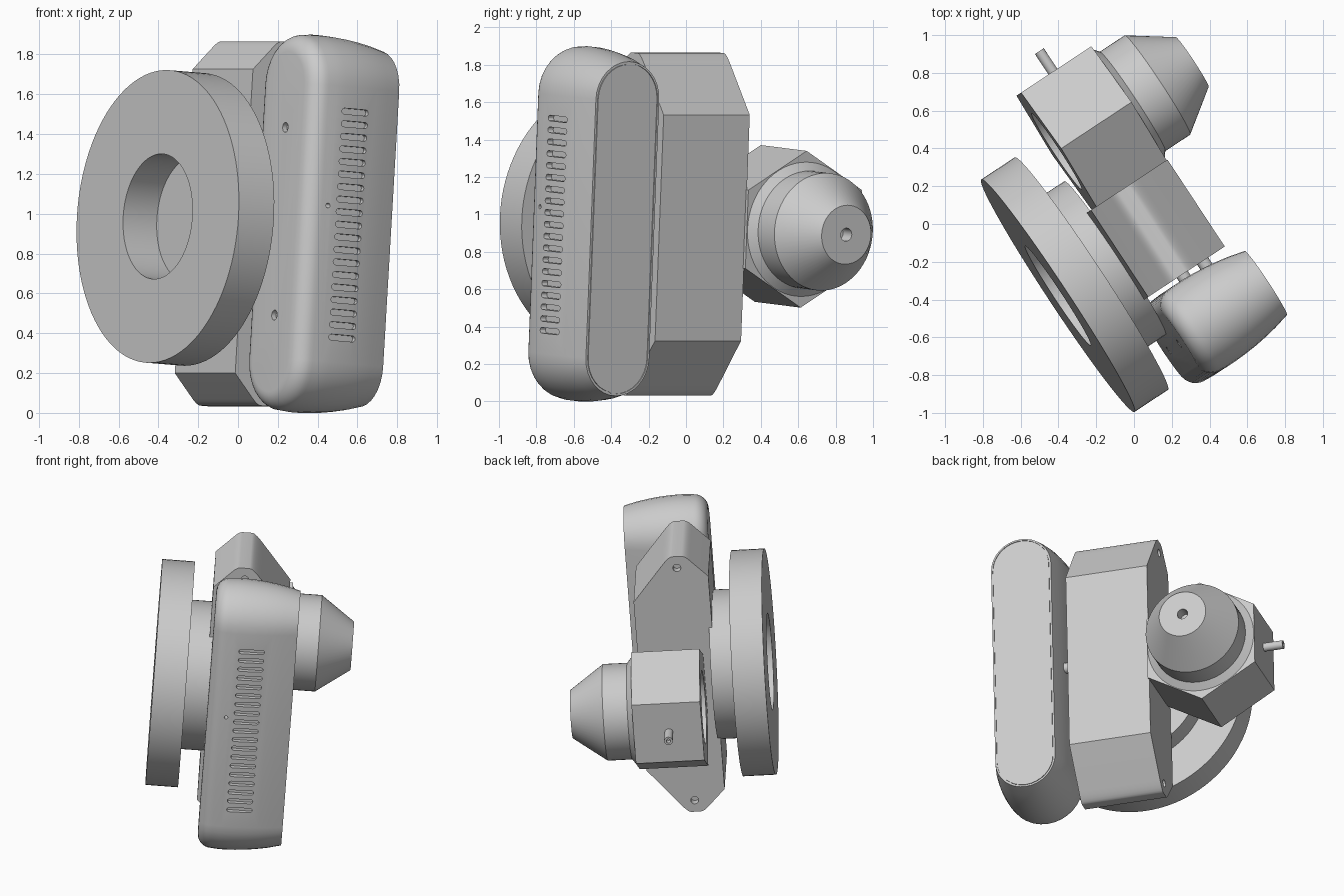
import bpy, bmesh
from math import sin, cos, pi, radians
from mathutils import Matrix

cube = bpy.data.objects.get("Cube")
if cube:
    bpy.data.objects.remove(cube, do_unlink=True)

grey = bpy.data.materials.new("plain grey")
grey.use_nodes = True
GREY = (0.6, 0.6, 0.6, 1)
grey.diffuse_color = GREY
grey.node_tree.nodes["Principled BSDF"].inputs["Base Color"].default_value = GREY

# Parts are modelled upright, then turned and tilted together
POSE = Matrix.Rotation(radians(-56.6), 4, 'Z') @ Matrix.Rotation(radians(-4), 4, 'X')
MID = 0.946   # height of the shared axis


def circle(a, b, r, n=64):
    return [(a + r * sin(2 * pi * i / n), b + r * cos(2 * pi * i / n)) for i in range(n)]


def pill(a, b, da, db, r, n=16):
    """Stadium outline: two half circles offset by +-(da, db)."""
    start = 0 if db == 0 else -pi / 2
    pts = []
    for side in (1, -1):
        for i in range(n + 1):
            t = start + pi * i / n + (0 if side == 1 else pi)
            pts.append((a + side * da + r * sin(t), b + side * db + r * cos(t)))
    return pts


def rounded(prev, corner, following, k=0.25, n=5):
    """Points that round a corner between its two neighbours."""
    pts = []
    for i in range(n + 1):
        t = i / n
        pts.append(tuple(c + k * ((1 - t) ** 2 * (p - c) + t ** 2 * (f - c))
                         for p, c, f in zip(prev, corner, following)))
    return pts


def loft(bm, rings, axis):
    """Skin (position, outline) rings along X or Y and cap both ends."""
    loops = []
    for t, pts in rings:
        loops.append([bm.verts.new((t, a, b) if axis == 'X' else (a, t, b)) for a, b in pts])
    n = len(loops[0])
    faces = [bm.faces.new(loops[0]), bm.faces.new(loops[-1][::-1])]
    for p, q in zip(loops, loops[1:]):
        for i in range(n):
            j = (i + 1) % n
            faces.append(bm.faces.new((p[j], p[i], q[i], q[j])))
    bmesh.ops.recalc_face_normals(bm, faces=faces)


def add_object(name, bm):
    mesh = bpy.data.meshes.new(name)
    bm.to_mesh(mesh)
    bm.free()
    ob = bpy.data.objects.new(name, mesh)
    bpy.context.scene.collection.objects.link(ob)
    return ob


def part(name, shapes, axis, cuts=()):
    """Build a part, cut its holes, pose it and shade it."""
    bm = bmesh.new()
    for rings in shapes:
        loft(bm, rings, axis)
    ob = add_object(name, bm)
    if cuts:
        cb = bmesh.new()
        for rings, cut_axis in cuts:
            loft(cb, rings, cut_axis)
        cutter = add_object(name + "_cutter", cb)
        cutter.hide_render = True
        mod = ob.modifiers.new("holes", 'BOOLEAN')
        mod.operation, mod.solver, mod.object = 'DIFFERENCE', 'EXACT', cutter
        bpy.context.view_layer.update()
        graph = bpy.context.evaluated_depsgraph_get()
        cut_mesh = bpy.data.meshes.new_from_object(ob.evaluated_get(graph))
        ob.modifiers.clear()
        ob.data = cut_mesh
        bpy.data.objects.remove(cutter, do_unlink=True)
    bm = bmesh.new()
    bm.from_mesh(ob.data)
    bm.transform(POSE)
    for f in bm.faces:
        f.smooth = True
        f.material_index = 0
    for e in bm.edges:
        e.smooth = e.calc_face_angle(pi) < radians(25)
    bm.to_mesh(ob.data)
    bm.free()
    ob.data.materials.clear()
    ob.data.materials.append(grey)


def lathe(a, b, profile, n=64):
    return [(t, circle(a, b, r, n)) for t, r in profile]


# Large wheel with its centre bore, and the neck behind it
WHEEL = 0.095
part("wheel", [lathe(WHEEL, MID, [(-0.405, 0.315), (-0.613, 0.315), (-0.613, 0.737),
                                  (-0.4, 0.737), (-0.4, 0.3)], 96)], 'Y')
part("neck", [lathe(WHEEL, MID, [(-0.41, 0.487), (-0.25, 0.487)], 96)], 'Y')

# Tapered gearbox, softened ridges, a screw hole near each end of both sides
low, top_a, top_b, high = (-0.27, 0.765), (-0.125, 0.917), (-0.022, 0.917), (0.228, 0.605)
upper = [low] + rounded(low, top_a, top_b, 0.2) + rounded(top_a, top_b, high, 0.2) + [high]
outline = [(y, MID + h) for y, h in upper] + [(y, MID - h) for y, h in reversed(upper)]
BOX_ENDS = (-0.187, 0.364)
holes = []
for x in BOX_ENDS:
    for side in (1, -1):
        holes.append(([(x + d, circle(-0.07, MID + side * 0.835, 0.026, 20))
                       for d in (-0.05, 0.05)], 'X'))
part("gearbox", [[(x, outline) for x in BOX_ENDS]], 'X', holes)

# Hexagonal housing with a round recess in its front face
HEX = -0.546
AXLE = 0.94
part("hex_housing", [lathe(HEX, AXLE, [(-0.197, 0.42), (0.25, 0.42)], 6)], 'Y',
     [(lathe(HEX, AXLE, [(-0.3, 0.24), (0.1, 0.24)]), 'Y')])

# Motor with a flared collar, conical tip and small centre hole
part("motor_cone", [lathe(HEX, AXLE, [(0.24, 0.36), (0.25, 0.36), (0.285, 0.315), (0.444, 0.315),
                                      (0.665, 0.158), (0.665, 0.035), (0.58, 0.035)])], 'Y')

# Hollow pin on the outer flat of the housing
part("side_pin", [lathe(0.02, AXLE, [(-0.9, 0.028), (-1.04, 0.028), (-1.04, 0.014),
                                     (-1.0, 0.014)], 24)], 'X')

# Rounded tall case: filleted front, bulged sides, flat back with a seam
CASE = 0.645
sections = [(-0.25 + 0.09 * (1 - cos(t)), 0.163 + 0.09 * sin(t))
            for t in [pi / 2 * i / 8 for i in range(9)]]
sections += [(-0.11, 0.257), (-0.06, 0.257), (0.0, 0.254), (0.07, 0.248), (0.14, 0.238),
             (0.21, 0.225), (0.297, 0.203), (0.297, 0.192), (0.291, 0.192), (0.291, 0.188),
             (0.297, 0.188)]
case_rings = [(y, pill(CASE, MID, 0, 0.693, r)) for y, r in sections]
cuts = []
for i in range(19):
    z = MID + (i - 9) * 0.0632
    cuts.append(([(x, pill(0.008, z, 0.068, 0, 0.015, 6)) for x in (0.868, 1.0)], 'X'))
cuts.append(([(x, circle(-0.125, 1.035, 0.012, 12)) for x in (0.84, 1.0)], 'X'))
for z in (1.42, 0.475):
    cuts.append(([(y, circle(0.66, z, 0.025, 20)) for y in (-0.3, -0.21)], 'Y'))
part("tall_case", [case_rings], 'Y', cuts)

# Screws seated in the case front
part("case_screws", [lathe(0.66, z, [(-0.23, 0.018), (-0.2, 0.018)], 6)
                     for z in (1.42, 0.475)], 'Y')

# Short posts joining the case to the gearbox
part("case_posts", [lathe(y, MID, [(0.34, 0.035), (0.47, 0.035)], 24) for y in (0.0, 0.13)], 'X')
